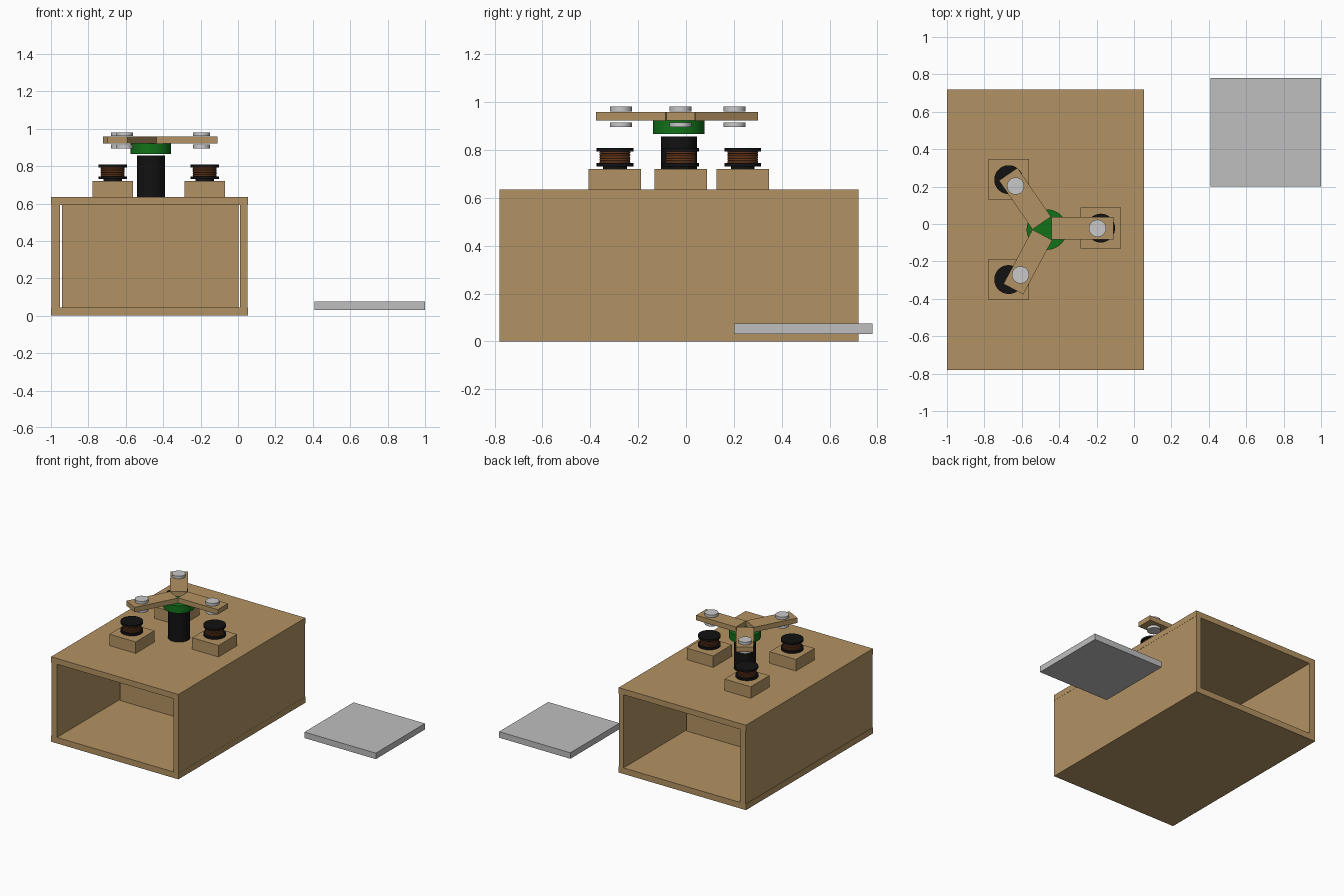
import bpy, math
from mathutils import Vector

if "Cube" in bpy.data.objects:
    bpy.data.objects.remove(bpy.data.objects["Cube"])


def material(name, r, g, b):
    m = bpy.data.materials.new(name)
    m.diffuse_color = (r, g, b, 1)
    m.use_nodes = True
    m.node_tree.nodes["Principled BSDF"].inputs["Base Color"].default_value = m.diffuse_color
    return m


WOOD = material("wood", 0.45, 0.29, 0.125)
GREY = material("panel grey", 0.52, 0.52, 0.52)
STEEL = material("magnet silver", 0.58, 0.58, 0.58)
BLACK = material("black plastic", 0.006, 0.006, 0.006)
COPPER = material("copper wire", 0.13, 0.04, 0.012)
GREEN = material("green", 0.006, 0.17, 0.01)


def box(name, lo, hi, mat, angle=0):
    lo, hi = Vector(lo), Vector(hi)
    bpy.ops.mesh.primitive_cube_add(size=1, location=(lo + hi) / 2, rotation=(0, 0, angle))
    ob = bpy.context.object
    ob.name = name
    ob.scale = hi - lo
    bpy.ops.object.transform_apply(location=False, rotation=False, scale=True)
    ob.data.materials.append(mat)
    return ob


def disc(name, x, y, z0, z1, r, mat):
    bpy.ops.mesh.primitive_cylinder_add(vertices=48, radius=r, depth=z1 - z0,
                                        location=(x, y, (z0 + z1) / 2))
    ob = bpy.context.object
    ob.name = name
    ob.data.materials.append(mat)
    bpy.ops.object.shade_smooth_by_angle(angle=math.radians(35))
    return ob


# open-ended wooden case with a partition in the middle
box("case_floor", (-1, -0.78, 0), (0.053, 0.72, 0.045), WOOD)
box("case_top", (-1, -0.78, 0.592), (0.053, 0.72, 0.635), WOOD)
box("case_wall_left", (-0.997, -0.78, 0.045), (-0.951, 0.72, 0.592), WOOD)
box("case_wall_right", (0.012, -0.78, 0.045), (0.052, 0.72, 0.592), WOOD)
box("case_partition", (-0.942, -0.05, 0.045), (0.004, -0.01, 0.592), WOOD)

# loose flat panel beside the case
box("side_panel", (0.41, 0.2, 0.03), (1, 0.78, 0.075), GREY)

# three wire spools on wooden blocks
for i, (x, y) in enumerate([(-0.67, 0.237), (-0.67, -0.297), (-0.178, -0.022)], 1):
    box(f"spool_block_{i}", (x - 0.109, y - 0.11, 0.635), (x + 0.109, y + 0.11, 0.721), WOOD)
    disc(f"spool_core_{i}", x, y, 0.721, 0.8, 0.05, BLACK)
    disc(f"spool_flange_bottom_{i}", x, y, 0.73, 0.745, 0.077, BLACK)
    disc(f"spool_flange_top_{i}", x, y, 0.793, 0.808, 0.077, BLACK)
    for k in range(5):  # wire turns
        bpy.ops.mesh.primitive_torus_add(major_segments=48, minor_segments=10,
                                         major_radius=0.059, minor_radius=0.0055,
                                         location=(x, y, 0.749 + 0.01 * k))
        ob = bpy.context.object
        ob.name = f"spool_{i}_wire_turn_{k + 1}"
        ob.data.materials.append(COPPER)
        bpy.ops.object.shade_smooth()
    disc(f"spool_winding_{i}", x, y, 0.745, 0.793, 0.058, COPPER)

# centre motor and hub
disc("motor", -0.466, -0.03, 0.635, 0.857, 0.075, BLACK)
disc("hub", -0.466, -0.03, 0.866, 0.922, 0.108, GREEN)

# three rotor arms: inner end, direction, length, magnet position
arms = [((-0.44, -0.022), 0, 0.33, (-0.195, -0.023)),
        ((-0.493, 0.005), 124.5, 0.317, (-0.633, 0.203)),
        ((-0.49, -0.058), 241.9, 0.329, (-0.607, -0.272))]
for i, ((ix, iy), deg, length, (mx, my)) in enumerate(arms, 1):
    a = math.radians(deg)
    cx, cy = ix + math.cos(a) * length / 2, iy + math.sin(a) * length / 2
    box(f"rotor_arm_{i}", (cx - length / 2, cy - 0.06, 0.922),
        (cx + length / 2, cy + 0.06, 0.959), WOOD, a)
    disc(f"magnet_top_{i}", mx, my, 0.961, 0.981, 0.046, STEEL)
    disc(f"magnet_bottom_{i}", mx, my, 0.895, 0.915, 0.046, STEEL)
